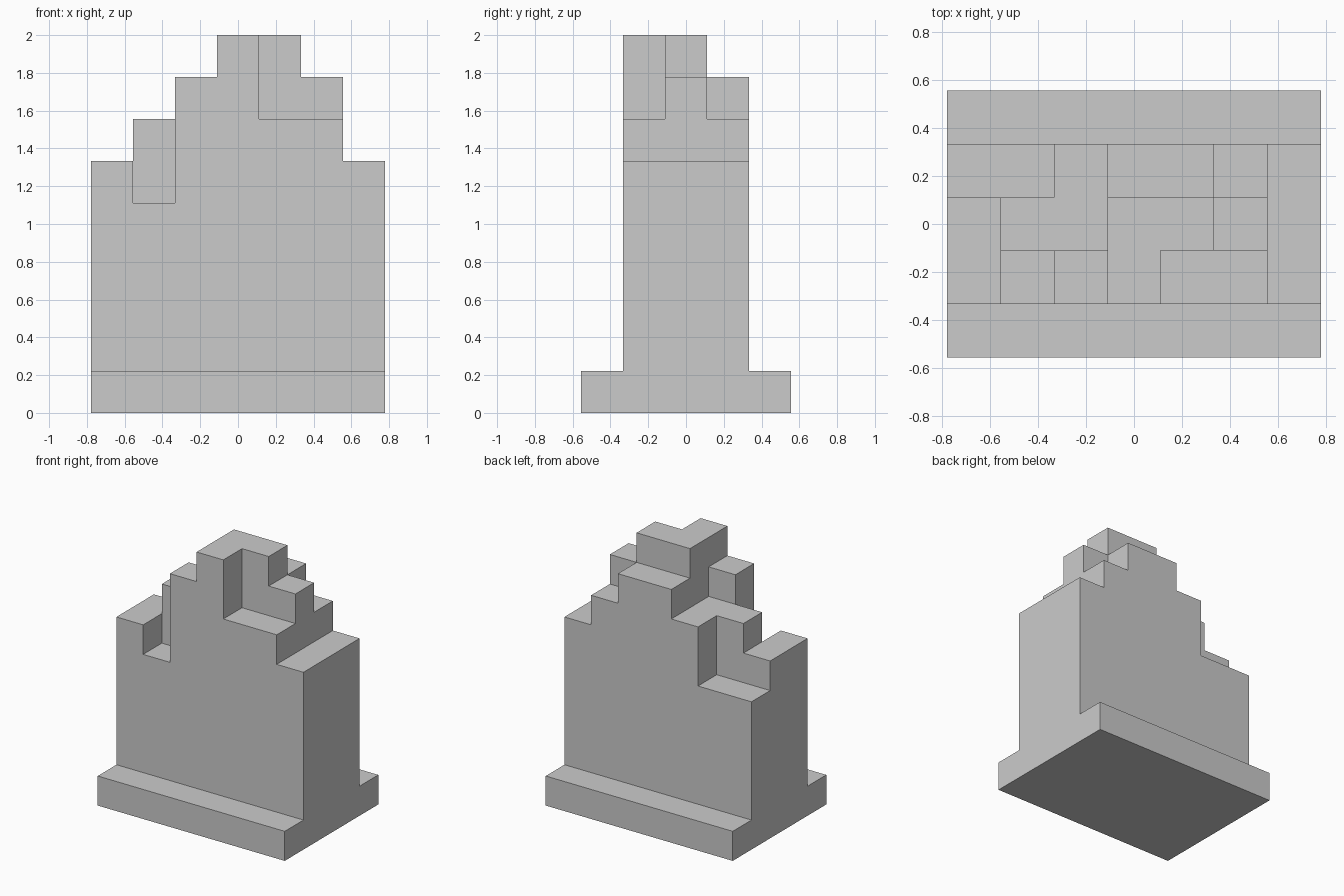
import bpy, bmesh, math
from mathutils import Vector

if "Cube" in bpy.data.objects:
    bpy.data.objects.remove(bpy.data.objects["Cube"])

U = 2 / 9  # block size: the model is 9 blocks tall

# Column heights in blocks, rows from front (-y) to back, columns along x
LEDGE = [1] * 7
HEIGHTS = [
    LEDGE,                      # front plinth ledge
    [6, 5, 8, 9, 7, 7, 6],      # front of wall
    [6, 7, 7, 9, 9, 8, 6],      # middle of wall
    [5, 5, 7, 8, 8, 7, 6],      # back of wall
    LEDGE,                      # back plinth ledge
]
NX, NY = 7, 5


def filled(x, y, z):
    return 0 <= x < NX and 0 <= y < NY and 0 <= z < HEIGHTS[y][x]


def add_side(bm, cell, axis, sign):
    """Add the face of a block that looks along sign * axis."""
    n = Vector((0, 0, 0))
    n[axis] = sign
    a = Vector((0, 0, 0))
    a[(axis + 1) % 3] = 1
    b = n.cross(a)
    c = Vector(cell) + Vector((0.5, 0.5, 0.5)) + n / 2
    corners = [c + (a * i + b * j) / 2 for i, j in ((-1, -1), (1, -1), (1, 1), (-1, 1))]
    bm.faces.new([bm.verts.new(((p.x - NX / 2) * U, (p.y - NY / 2) * U, p.z * U))
                  for p in corners])


# Stepped tower on its plinth: outer block sides only, merged into flat faces
bm = bmesh.new()
for y in range(NY):
    for x in range(NX):
        for z in range(HEIGHTS[y][x]):
            for axis in range(3):
                for sign in (-1, 1):
                    other = [x, y, z]
                    other[axis] += sign
                    if not filled(*other):
                        add_side(bm, (x, y, z), axis, sign)

bmesh.ops.remove_doubles(bm, verts=bm.verts[:], dist=U / 100)
bmesh.ops.dissolve_limit(bm, angle_limit=math.radians(1), verts=bm.verts[:], edges=bm.edges[:])
bmesh.ops.recalc_face_normals(bm, faces=bm.faces[:])

mesh = bpy.data.meshes.new("stepped_tower")
bm.to_mesh(mesh)
bm.free()
bpy.context.collection.objects.link(bpy.data.objects.new("stepped_tower", mesh))
